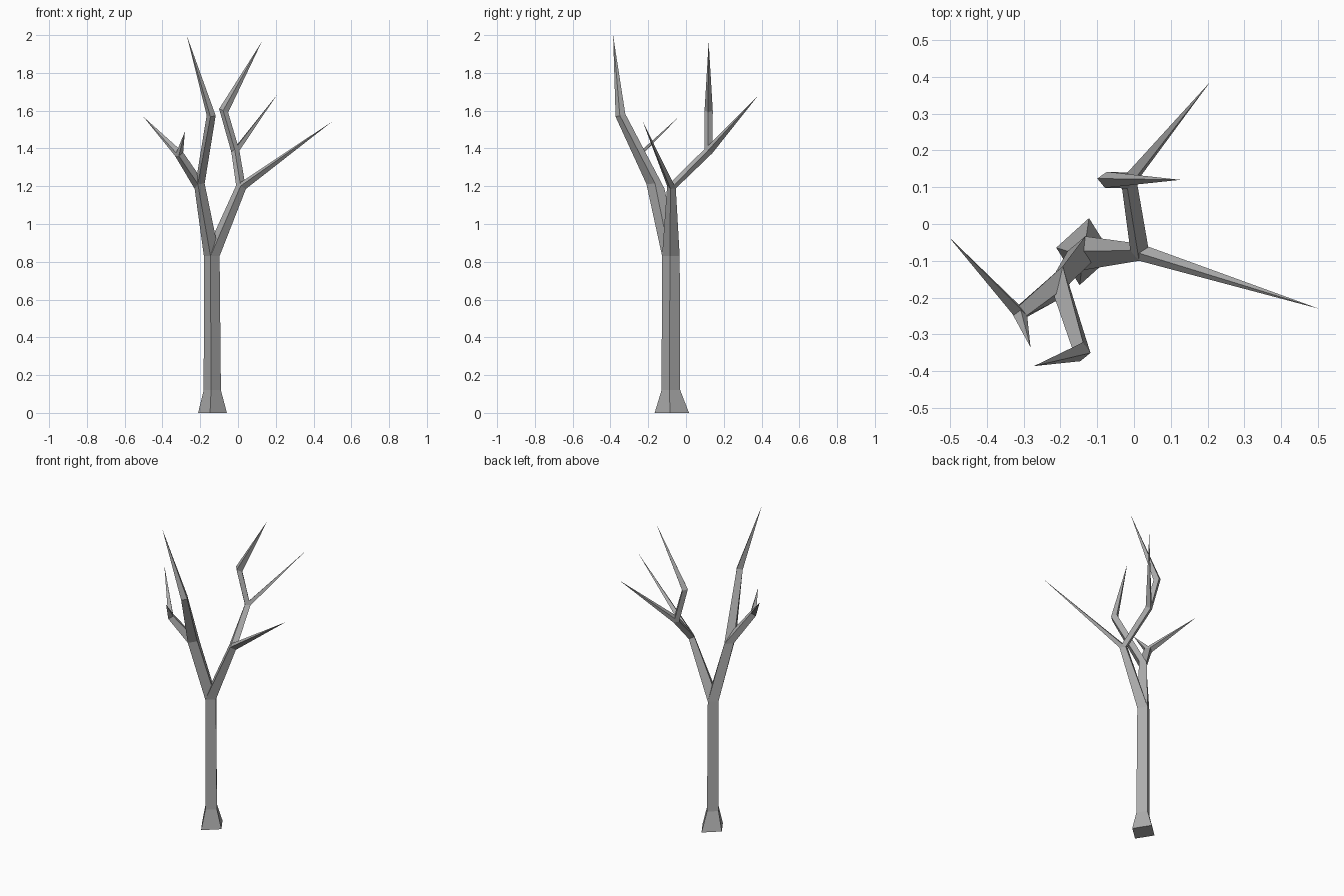
import bpy, bmesh, math
from mathutils import Vector

cube = bpy.data.objects.get("Cube")
if cube:
    bpy.data.objects.remove(cube, do_unlink=True)

bark = bpy.data.materials.new("grey_bark")
bark.use_nodes = True
colour = (0.42, 0.42, 0.42, 1)
bark.diffuse_color = colour
bark.node_tree.nodes["Principled BSDF"].inputs["Base Color"].default_value = colour

ROLL = math.radians(-8)


def ring(centre, normal, rx, ry):
    """Four corners around centre, tilted so the ring faces along normal."""
    turn = Vector((0, 0, 1)).rotation_difference(Vector(normal))
    corners = []
    for k in range(4):
        a = ROLL + k * math.pi / 2
        r = rx if k % 2 == 0 else ry
        corners.append(Vector(centre) + turn @ Vector((r * math.cos(a), r * math.sin(a), 0)))
    return corners


def limb(name, rings, tip=None, bottom=False):
    """Skin a run of rings; close at a point if a tip is given."""
    bm = bmesh.new()
    loops = [[bm.verts.new(c) for c in r] for r in rings]
    for lo, hi in zip(loops, loops[1:]):
        for k in range(4):
            n = (k + 1) % 4
            bm.faces.new((lo[k], lo[n], hi[n], hi[k]))
    if tip:
        point = bm.verts.new(tip)
        for k in range(4):
            bm.faces.new((loops[-1][k], loops[-1][(k + 1) % 4], point))
    if bottom:
        bm.faces.new(reversed(loops[0]))
    mesh = bpy.data.meshes.new(name)
    bm.to_mesh(mesh)
    bm.free()
    mesh.materials.append(bark)
    obj = bpy.data.objects.new(name, mesh)
    bpy.context.collection.objects.link(obj)


# Joints shared by neighbouring limbs
UP = (0, 0, 1)
base = ring((-0.135, -0.075, 0), UP, 0.077, 0.092)
flare = ring((-0.136, -0.08, 0.12), UP, 0.046, 0.05)
fork = ring((-0.139, -0.08, 0.83), UP, 0.042, 0.047)
right_fork = ring((-0.203, -0.162, 1.2), (-0.5, 0.35, 1), 0.03, 0.05)
right_bend = ring((-0.142, -0.347, 1.575), (0, -0.3, 1), 0.024, 0.027)
right_twig_fork = ring((-0.312, -0.243, 1.37), (-0.5, -0.4, 1), 0.024, 0.024)
left_fork = ring((0.016, -0.077, 1.195), (0.4, 0.25, 1), 0.028, 0.024)
back_fork = ring((-0.014, 0.118, 1.385), (-0.1, 0.5, 1), 0.022, 0.024)
back_bend = ring((-0.076, 0.12, 1.6), (0.4, 0, 1), 0.026, 0.022)

# Trunk
limb("trunk", [base, flare, fork], bottom=True)

# Limbs on the model's right
limb("right_limb", [fork, right_fork])
limb("right_front_branch", [right_fork, right_bend], tip=(-0.272, -0.386, 2.0))
limb("right_side_branch", [right_fork, right_twig_fork], tip=(-0.503, -0.035, 1.57))
limb("right_small_twig", [right_twig_fork], tip=(-0.281, -0.335, 1.49))

# Limbs on the model's left
limb("left_limb", [fork, left_fork])
limb("left_side_branch", [left_fork], tip=(0.502, -0.23, 1.545))
limb("back_branch", [left_fork, back_fork], tip=(0.207, 0.386, 1.685))
limb("back_upper_branch", [back_fork, back_bend], tip=(0.126, 0.12, 1.965))
